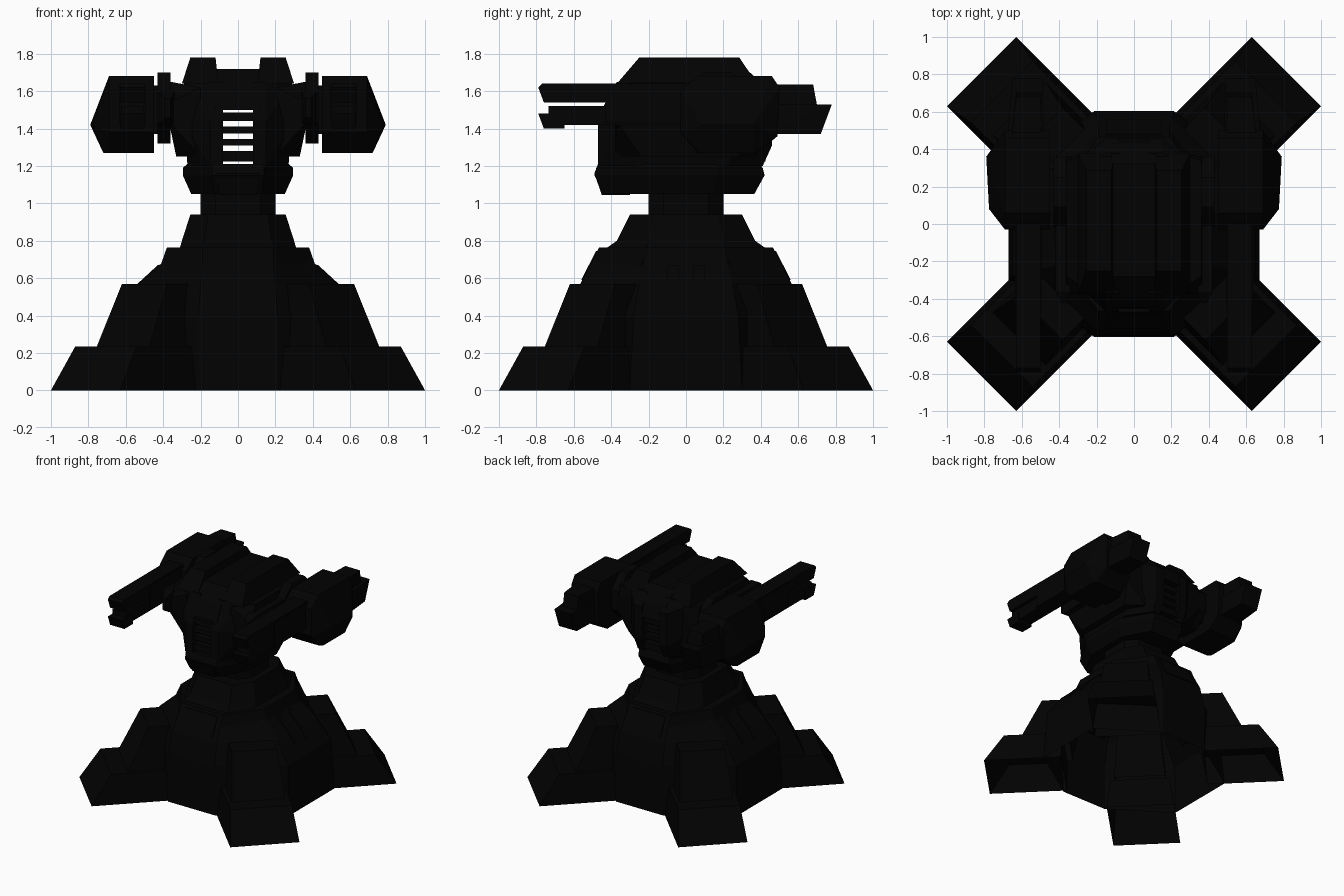
import bpy, bmesh, math
from mathutils import Vector

if "Cube" in bpy.data.objects:
    bpy.data.objects.remove(bpy.data.objects["Cube"])

black = bpy.data.materials.new("gunmetal black")
black.diffuse_color = (0.0006, 0.0006, 0.0006, 1)
black.use_nodes = True
black.node_tree.nodes["Principled BSDF"].inputs["Base Color"].default_value = black.diffuse_color


def finish(name, bm):
    bmesh.ops.recalc_face_normals(bm, faces=bm.faces)
    me = bpy.data.meshes.new(name)
    bm.to_mesh(me)
    bm.free()
    me.materials.append(black)
    ob = bpy.data.objects.new(name, me)
    bpy.context.collection.objects.link(ob)
    return ob


def hull(name, pts, open_bottom=False):
    """Convex block around the points, optionally hollow from below."""
    bm = bmesh.new()
    vs = [bm.verts.new(p) for p in pts]
    bmesh.ops.convex_hull(bm, input=vs)
    loose = [v for v in bm.verts if not v.link_faces]
    bmesh.ops.delete(bm, geom=loose, context='VERTS')
    bmesh.ops.dissolve_limit(bm, angle_limit=0.01, verts=bm.verts, edges=bm.edges)
    if open_bottom:
        low = min(v.co.z for v in bm.verts)
        faces = [f for f in bm.faces if all(v.co.z < low + 1e-4 for v in f.verts)]
        bmesh.ops.delete(bm, geom=faces, context='FACES')
    return finish(name, bm)


def box_pts(x, y, z):
    return [(a, b, c) for a in x for b in y for c in z]


def box(name, x, y, z):
    return hull(name, box_pts(x, y, z))


def octagon_loft(name, rings, open_bottom=False, y0=0):
    """Stack of octagons: (z, half x, half y, front face half width, side face half width)."""
    bm = bmesh.new()
    prev = None
    for z, hx, hy, cx, cy in rings:
        ring = [bm.verts.new((x, y + y0, z)) for x, y in
                ((hx, -cy), (hx, cy), (cx, hy), (-cx, hy), (-hx, cy), (-hx, -cy), (-cx, -hy), (cx, -hy))]
        if prev:
            for i in range(8):
                j = (i + 1) % 8
                bm.faces.new((prev[i], prev[j], ring[j], ring[i]))
        elif not open_bottom:
            bm.faces.new(ring[::-1])
        prev = ring
    bm.faces.new(prev)
    return finish(name, bm)


# Pedestal body (hollow underneath), collar and neck
octagon_loft("pedestal_body", [(0, .67, .605, .21, .30), (.40, .65, .60, .21, .28),
                               (.57, .53, .565, .20, .25), (.68, .41, .507, .19, .22),
                               (.765, .38, .465, .19, .20)], True)
octagon_loft("pedestal_collar", [(.74, .32, .44, .20, .22), (.765, .31, .42, .20, .21),
                                 (.80, .30, .37, .18, .20), (.94, .255, .30, .16, .17)])
octagon_loft("neck", [(.92, .20, .20, .12, .12), (1.08, .20, .20, .12, .12)])

# Four diagonal legs: foot, shin and upper rib, as (u, half v, z) points
for k in range(4):
    a = math.radians(45 + 90 * k)
    r, t = Vector((math.cos(a), math.sin(a), 0)), Vector((-math.sin(a), math.cos(a), 0))

    def leg(name, pts):
        hull(f"{name}_{k + 1}", [r * u + t * (v * s) + Vector((0, 0, z)) for u, v, z in pts for s in (1, -1)], True)

    leg("foot", [(1.153, .262, 0), (.55, .262, 0), (.999, .232, .235), (.54, .232, .235)])
    leg("shin", [(.868, .20, .235), (.50, .20, .235), (.707, .17, .57), (.42, .17, .57)])
    leg("leg_rib", [(.52, .14, .56), (.35, .14, .56), (.42, .11, .74), (.35, .11, .74)])

# Vent plates on the pedestal sides and panels on the front and back slopes
for s in (1, -1):
    for y in (-.07, .07):
        pts = [(s * (x + o), y + d, z) for x, z in ((.584, .49), (.53, .57), (.421, .67))
               for o in (-.01, .008) for d in (-.03, .03)]
        hull("side_vent", pts)
    hull("slope_panel", [(x, s * (y + o), z) for y, z in ((.555, .59), (.475, .745))
                         for o in (-.02, .006) for x in (-.15, .15)])

# Turret skirt and nose
octagon_loft("turret_skirt", [(1.05, .25, .40, .13, .18), (1.15, .295, .455, .14, .20),
                              (1.19, .295, .445, .14, .20), (1.212, .27, .43, .13, .18)], y0=-.035)
hull("turret_nose", [(s * x, y, z) for x, y, z in
     ((.10, -.45, 1.045), (.12, -.49, 1.16), (.11, -.47, 1.212), (.10, -.3, 1.045), (.11, -.3, 1.212))
     for s in (1, -1)])

# Turret centre roof and the open slats at front and back
hull("centre_roof", [(s * .12, y, z) for y, z in
     ((-.45, 1.5), (-.39, 1.62), (-.28, 1.72), (.32, 1.72), (.43, 1.62), (.46, 1.5)) for s in (1, -1)])
for y in (-.43, .40):
    for z0, z1 in ((1.225, 1.28), (1.31, 1.345), (1.375, 1.41), (1.44, 1.485)):
        box("vent_slat", (-.10, .10), (y - .025, y + .025), (z0, z1))

# Left and right halves
for s, side in ((1, "right"), (-1, "left")):
    def part(name, pts):
        hull(f"{side}_{name}", [(s * x, y, z) for x, y, z in pts])

    # Turret core half, cheek plate and roof ridge
    part("turret_core", [(x, y, z) for x in (.08, .15) for y, z in
         ((-.47, 1.2), (-.47, 1.44), (-.37, 1.65), (.38, 1.67), (.46, 1.58), (.46, 1.31), (.41, 1.2))]
         + box_pts((.27,), (-.26, .22), (1.2,)) + box_pts((.285,), (-.34, .32), (1.42,))
         + box_pts((.29,), (-.28, .32), (1.65,)))
    part("cheek_plate", box_pts((.20,), (-.38, .38), (1.25, 1.62)) + box_pts((.33,), (-.24, .28), (1.25,))
         + box_pts((.37,), (-.37, .36), (1.44, 1.54)) + box_pts((.36,), (-.28, .34), (1.65,)))
    part("roof_ridge", box_pts((.105, .30), (-.37, .38), (1.64,))
         + box_pts((.12, .255), (-.25, .285), (1.78,)))
    # Shoulder joint disc, link and front bracket
    part("shoulder_disc", [(x, .17 + .205 * math.cos(math.pi * (i + .5) / 4),
                            1.51 + .205 * math.sin(math.pi * (i + .5) / 4)) for x in (.36, .43) for i in range(8)])
    part("shoulder_link", box_pts((.40, .47), (.05, .30), (1.37, 1.63)))
    part("shoulder_bracket", box_pts((.34, .42), (-.36, 0), (1.42, 1.60)) + box_pts((.36, .39), (-.42,), (1.46, 1.56)))
    # Gun pod with faceted outer side
    part("gun_pod", [(x, y, z) for x in (.45, .69) for y, z in
         ((-.03, 1.38), (.06, 1.27), (.38, 1.27), (.49, 1.36), (.50, 1.62), (.46, 1.68), (.06, 1.68), (-.03, 1.60))]
         + [(.72, .08, 1.27), (.72, .36, 1.27), (.775, .08, 1.42), (.79, .36, 1.42), (.74, .41, 1.45)])
    # Barrels
    part("barrel_shroud", box_pts((.495, .635), (-.43, 0), (1.43, 1.63)))
    part("upper_barrel", box_pts((.50, .63), (0,), (1.54, 1.64))
         + [(x, y, z) for x in (.50, .63) for y, z in ((-.77, 1.64), (-.79, 1.62), (-.76, 1.54))])
    part("lower_barrel", box_pts((.505, .625), (-.735, 0), (1.42, 1.52)))
    part("lower_muzzle", [(x, y, z) for x in (.50, .63) for y, z in
         ((-.79, 1.48), (-.76, 1.40), (-.65, 1.40), (-.65, 1.48))])
    # Rear tail of the pod
    part("tail_top", [(x, y, z) for x in (.49, .66) for y, z in ((.42, 1.5), (.42, 1.635))]
         + [(x, y, z) for x in (.50, .63) for y, z in ((.68, 1.635), (.705, 1.5))])
    part("tail_bottom", [(x, y, z) for x in (.48, .68) for y, z in ((.42, 1.37), (.42, 1.53))]
         + [(x, y, z) for x in (.49, .65) for y, z in ((.78, 1.53), (.72, 1.37))])
